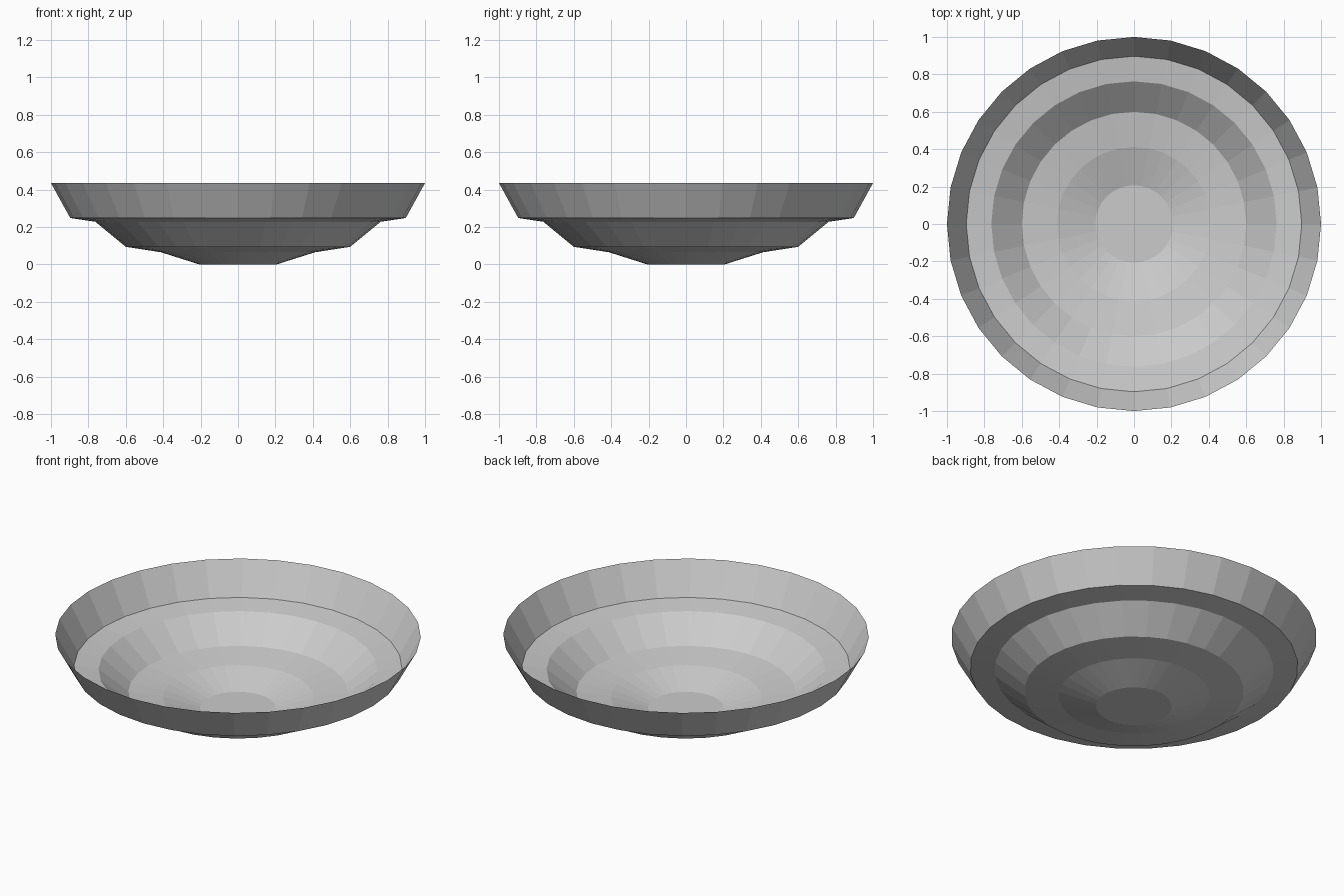
import bpy, bmesh
from math import cos, sin, tau

if "Cube" in bpy.data.objects:
    bpy.data.objects.remove(bpy.data.objects["Cube"])

SIDES = 32
# Bowl profile from base to rim: radius, height
PROFILE = [(0.207, 0.0), (0.412, 0.065), (0.60, 0.094),
           (0.763, 0.228), (0.897, 0.248), (1.0, 0.435)]

bm = bmesh.new()
rings = [[bm.verts.new((r * cos(tau * i / SIDES), r * sin(tau * i / SIDES), z))
          for i in range(SIDES)] for r, z in PROFILE]

# Flat base disc
bm.faces.new(rings[0])

# Thin stepped wall, normals facing into the bowl
for low, high in zip(rings, rings[1:]):
    for i in range(SIDES):
        j = (i + 1) % SIDES
        bm.faces.new((low[j], low[i], high[i], high[j]))

mesh = bpy.data.meshes.new("bowl")
bm.to_mesh(mesh)
bm.free()
bowl = bpy.data.objects.new("bowl", mesh)
bpy.context.collection.objects.link(bowl)
